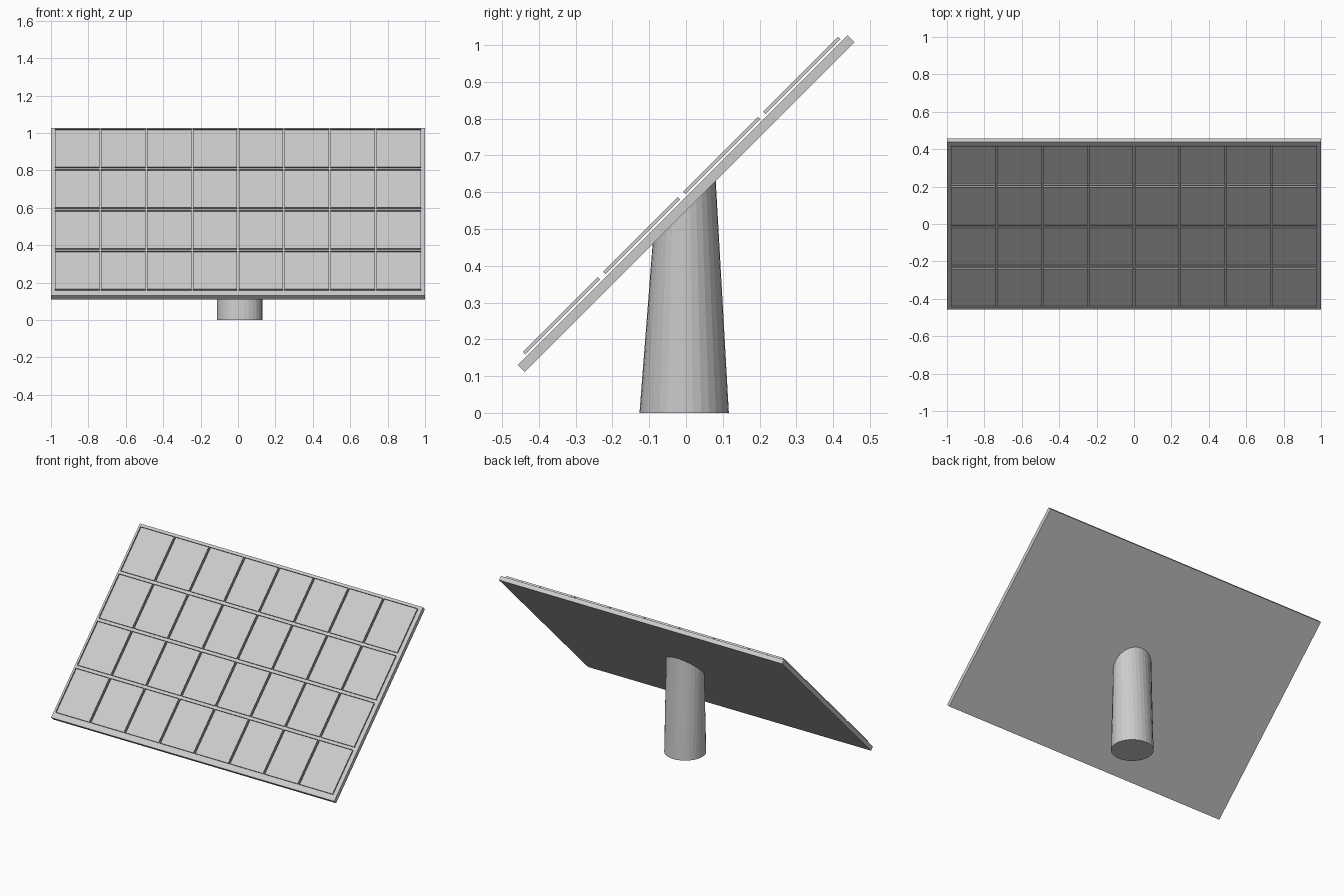
import bpy, bmesh
from math import pi
from mathutils import Matrix, Vector

cube = bpy.data.objects.get("Cube")
if cube:
    bpy.data.objects.remove(cube, do_unlink=True)

grey = bpy.data.materials.new("plain grey")
grey.use_nodes = True
colour = (0.6, 0.6, 0.6, 1)
grey.diffuse_color = colour
grey.node_tree.nodes["Principled BSDF"].inputs["Base Color"].default_value = colour

# Shared frame of the tilted panel
TILT = Matrix.Translation((0, 0, 0.569)) @ Matrix.Rotation(pi / 4, 4, "X")


def finish(name, bm):
    mesh = bpy.data.meshes.new(name)
    bm.to_mesh(mesh)
    bm.free()
    mesh.materials.append(grey)
    obj = bpy.data.objects.new(name, mesh)
    bpy.context.collection.objects.link(obj)
    return obj


def add_box(bm, centre, size):
    matrix = Matrix.Translation(centre) @ Matrix.Diagonal((*size, 1))
    return bmesh.ops.create_cube(bm, size=1, matrix=matrix)["verts"]


# Backing board
bm = bmesh.new()
add_box(bm, (0, 0, 0), (2, 1.268, 0.027))
finish("panel_board", bm).matrix_world = TILT

# Grid of shallow open trays held just above the board
bm = bmesh.new()
for row in range(4):
    for col in range(8):
        centre = ((col - 3.5) * 0.2455, 0.007 + (row - 1.5) * 0.308, 0.0238)
        add_box(bm, centre, (0.237, 0.288, 0.009))
bm.normal_update()
lids = [f for f in bm.faces if f.normal.z > 0.9]
bmesh.ops.delete(bm, geom=lids, context="FACES_ONLY")
bmesh.ops.reverse_faces(bm, faces=bm.faces[:])
finish("panel_cells", bm).matrix_world = TILT

# Post whose round top is tipped to meet the board
bm = bmesh.new()
bmesh.ops.create_cone(bm, cap_ends=True, segments=32, radius1=0.1215,
                      radius2=0.1215, depth=0.4)
tip = Matrix.Translation((0, 0, 0.544)) @ Matrix.Rotation(pi / 4, 4, "X")
for v in bm.verts:
    flat = Vector((v.co.x, v.co.y, 0))
    v.co = tip @ flat if v.co.z > 0 else flat
finish("support_post", bm).location = (0.009, -0.005, 0)
